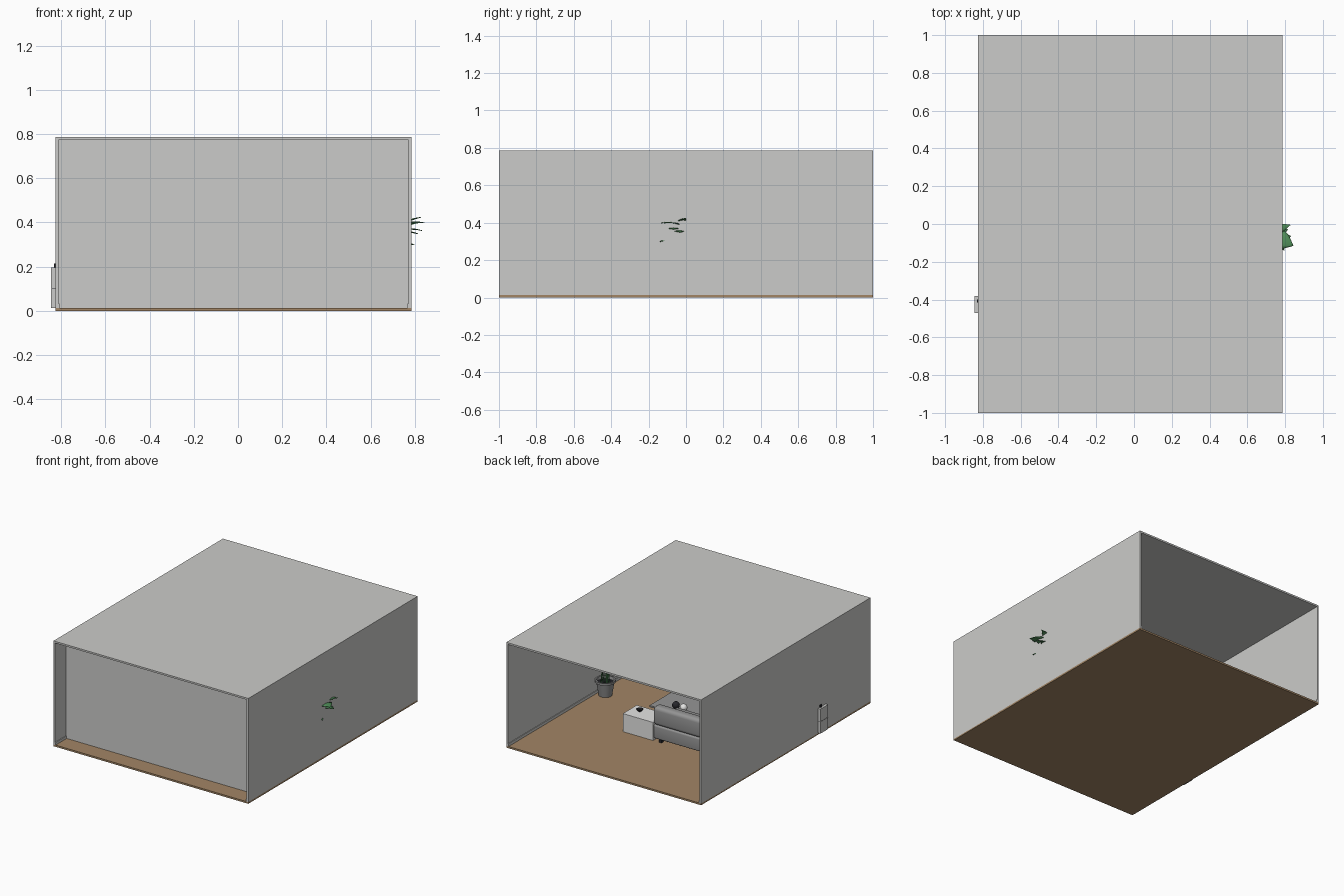
import bpy, bmesh, math
from mathutils import Vector

if "Cube" in bpy.data.objects:
    bpy.data.objects.remove(bpy.data.objects["Cube"])


def material(name, rgb):
    m = bpy.data.materials.new(name)
    m.diffuse_color = (*rgb, 1)
    m.use_nodes = True
    m.node_tree.nodes["Principled BSDF"].inputs["Base Color"].default_value = m.diffuse_color
    return m


WALL = material("wall_grey", (0.60, 0.60, 0.585))
WOOD = material("floor_wood", (0.36, 0.235, 0.13))
LEAF = material("leaf_green", (0.08, 0.27, 0.10))
FABRIC = material("sofa_grey", (0.30, 0.30, 0.30))
METAL = material("pot_grey", (0.28, 0.28, 0.28))
WHITE = material("white", (0.78, 0.78, 0.77))
BLACK = material("black", (0.02, 0.02, 0.025))


def finish(name, bm, mat, smooth=False):
    bmesh.ops.recalc_face_normals(bm, faces=bm.faces)
    me = bpy.data.meshes.new(name)
    bm.to_mesh(me)
    bm.free()
    me.materials.append(mat)
    ob = bpy.data.objects.new(name, me)
    bpy.context.collection.objects.link(ob)
    if smooth:
        me.polygons.foreach_set("use_smooth", [True] * len(me.polygons))
    return ob


def box(name, x, y, z, mat, bevel=0):
    """Box from (min, max) pairs, with optional rounded edges."""
    bm = bmesh.new()
    bmesh.ops.create_cube(bm, size=1)
    for v in bm.verts:
        v.co = Vector([sum(r) / 2 + c * (r[1] - r[0]) for r, c in zip((x, y, z), v.co)])
    if bevel:
        bmesh.ops.bevel(bm, geom=bm.edges[:], offset=bevel, segments=4,
                        profile=0.5, affect='EDGES')
    return finish(name, bm, mat, bool(bevel))


def lathe(name, centre, profile, mat, steps=28):
    """Spin a radius/height profile around a vertical axis."""
    bm = bmesh.new()
    vs = [bm.verts.new((r, 0, z)) for r, z in profile]
    es = [bm.edges.new(p) for p in zip(vs, vs[1:])]
    bmesh.ops.spin(bm, geom=vs + es, axis=(0, 0, 1), cent=(0, 0, 0),
                   angle=math.tau, steps=steps)
    bmesh.ops.remove_doubles(bm, verts=bm.verts, dist=1e-5)
    bmesh.ops.translate(bm, verts=bm.verts, vec=centre)
    ob = finish(name, bm, mat)
    bpy.context.view_layer.objects.active = ob
    ob.select_set(True)
    bpy.ops.object.shade_smooth_by_angle(angle=math.radians(35))
    ob.select_set(False)
    return ob


def leaf(name, base, tip, width, arch=0.02, n=8):
    """Arched oval leaf between two points."""
    base, tip = Vector(base), Vector(tip)
    side = (tip - base).cross(Vector((0, 0, 1))).normalized()
    bm = bmesh.new()
    rows = []
    for i in range(n + 1):
        t = i / n
        c = base.lerp(tip, t) + Vector((0, 0, arch * math.sin(math.pi * t)))
        w = width / 2 * max(math.sin(math.pi * t ** 0.85), 0.03)
        rows.append([bm.verts.new(c + side * w * s - Vector((0, 0, 0.12 * w * abs(s))))
                     for s in (-1, -0.5, 0, 0.5, 1)])
    for a, b in zip(rows, rows[1:]):
        for j in range(4):
            bm.faces.new((a[j], a[j + 1], b[j + 1], b[j]))
    ob = finish(name, bm, LEAF, True)
    mod = ob.modifiers.new("thickness", 'SOLIDIFY')
    mod.thickness = 0.003
    return ob


def stem(name, start, end):
    cu = bpy.data.curves.new(name, 'CURVE')
    cu.dimensions = '3D'
    cu.bevel_depth = 0.004
    cu.bevel_resolution = 1
    sp = cu.splines.new('POLY')
    sp.points.add(1)
    sp.points[0].co = (*start, 1)
    sp.points[1].co = (*end, 1)
    cu.materials.append(LEAF)
    ob = bpy.data.objects.new(name, cu)
    bpy.context.collection.objects.link(ob)


# room shell, open at the back, with a recessed front wall
L, R, T, TOP = -0.825, 0.785, 0.013, 0.787
box("floor", (L, R), (-1, 1), (0, 0.013), WOOD)
box("ceiling", (L, R), (-1, 1), (TOP - T, TOP), WALL)
for name, a, s in (("left", L, 1), ("right", R, -1)):
    b = a + s * T
    box(name + "_wall", sorted((a, b)), (-1, 1), (0.01, TOP - T), WALL)
    box(name + "_skirting", sorted((b, b + s * 0.005)), (-1, 1), (0.013, 0.033), WALL)
box("front_wall", (L + T, R - T), (-0.87, -0.857), (0.013, TOP - T), WALL)

# sofa with its back to the open side
SX = (-0.53, 0.02)
box("sofa_base", SX, (0.10, 0.36), (0.03, 0.132), FABRIC, 0.012)
box("sofa_back", SX, (0.29, 0.365), (0.132, 0.27), FABRIC, 0.025)
for i in range(2):
    x0 = SX[0] + 0.01 + i * 0.27
    box("seat_cushion", (x0, x0 + 0.26), (0.09, 0.29), (0.13, 0.165), FABRIC, 0.012)
for x in (SX[0] + 0.06, SX[1] - 0.06):
    for y in (0.13, 0.35):
        box("sofa_foot", (x - 0.01, x + 0.01), (y - 0.01, y + 0.01), (0.013, 0.035), BLACK)

# side table with a small bowl
box("side_table", (0.02, 0.27), (0.195, 0.36), (0.013, 0.148), WHITE)
lathe("small_bowl", (0.2, 0.26, 0.148),
      [(0, 0), (0.014, 0), (0.025, 0.014), (0.02, 0.014), (0.012, 0.004), (0, 0.004)], BLACK)

# coffee table with ornaments
box("coffee_table_top", (-0.5, 0.26), (-0.27, 0.06), (0.085, 0.097), FABRIC)
for x in (-0.46, 0.22):
    for y in (-0.24, 0.03):
        box("coffee_table_leg", (x - 0.01, x + 0.01), (y - 0.01, y + 0.01),
            (0.013, 0.086), BLACK)
ball = [(0.026 * math.sin(math.pi * i / 12), 0.026 - 0.026 * math.cos(math.pi * i / 12))
        for i in range(13)]
lathe("white_ornament", (0.02, 0.0, 0.097), ball, WHITE)
lathe("dark_ornament", (0.09, -0.01, 0.093), ball, BLACK)

# long low cabinet that reaches through the left wall
box("cabinet_lower", (-0.845, 0.3), (-0.47, -0.38), (0.013, 0.101), WALL)
box("cabinet_gap", (-0.843, 0.298), (-0.468, -0.382), (0.101, 0.104), BLACK)
box("cabinet_upper", (-0.845, 0.3), (-0.47, -0.38), (0.104, 0.196), WALL)
box("cabinet_ornament", (-0.832, -0.8), (-0.415, -0.40), (0.196, 0.215), BLACK)

# plant pot with rim and soil
PX, PY = 0.705, -0.055
lathe("plant_pot", (PX, PY, 0.013),
      [(0, 0), (0.046, 0), (0.062, 0.098), (0.071, 0.1), (0.071, 0.116),
       (0.06, 0.116), (0.056, 0.095)], METAL)
lathe("soil", (PX, PY, 0.108), [(0.057, 0), (0, 0.003)], BLACK)

# leaves: base height, tip, width
LEAVES = [
    (0.375, (0.843, -0.115, 0.400), 0.10), (0.36, (0.828, -0.005, 0.425), 0.055),
    (0.35, (0.832, -0.065, 0.365), 0.06), (0.34, (0.815, -0.03, 0.350), 0.07),
    (0.29, (0.797, -0.14, 0.300), 0.05), (0.37, (0.60, -0.12, 0.405), 0.08),
    (0.36, (0.59, 0.00, 0.39), 0.08), (0.33, (0.67, 0.07, 0.36), 0.07),
    (0.32, (0.66, -0.18, 0.34), 0.07), (0.28, (0.60, -0.06, 0.29), 0.07),
]
for i, (z, tip, w) in enumerate(LEAVES):
    a = i * 2.4
    base = (PX + 0.012 * math.cos(a), PY + 0.012 * math.sin(a), z)
    foot = (PX + 0.03 * math.cos(a), PY + 0.03 * math.sin(a), 0.105)
    stem("plant_stem", foot, base)
    leaf("plant_leaf", base, tip, w, 0.015)
